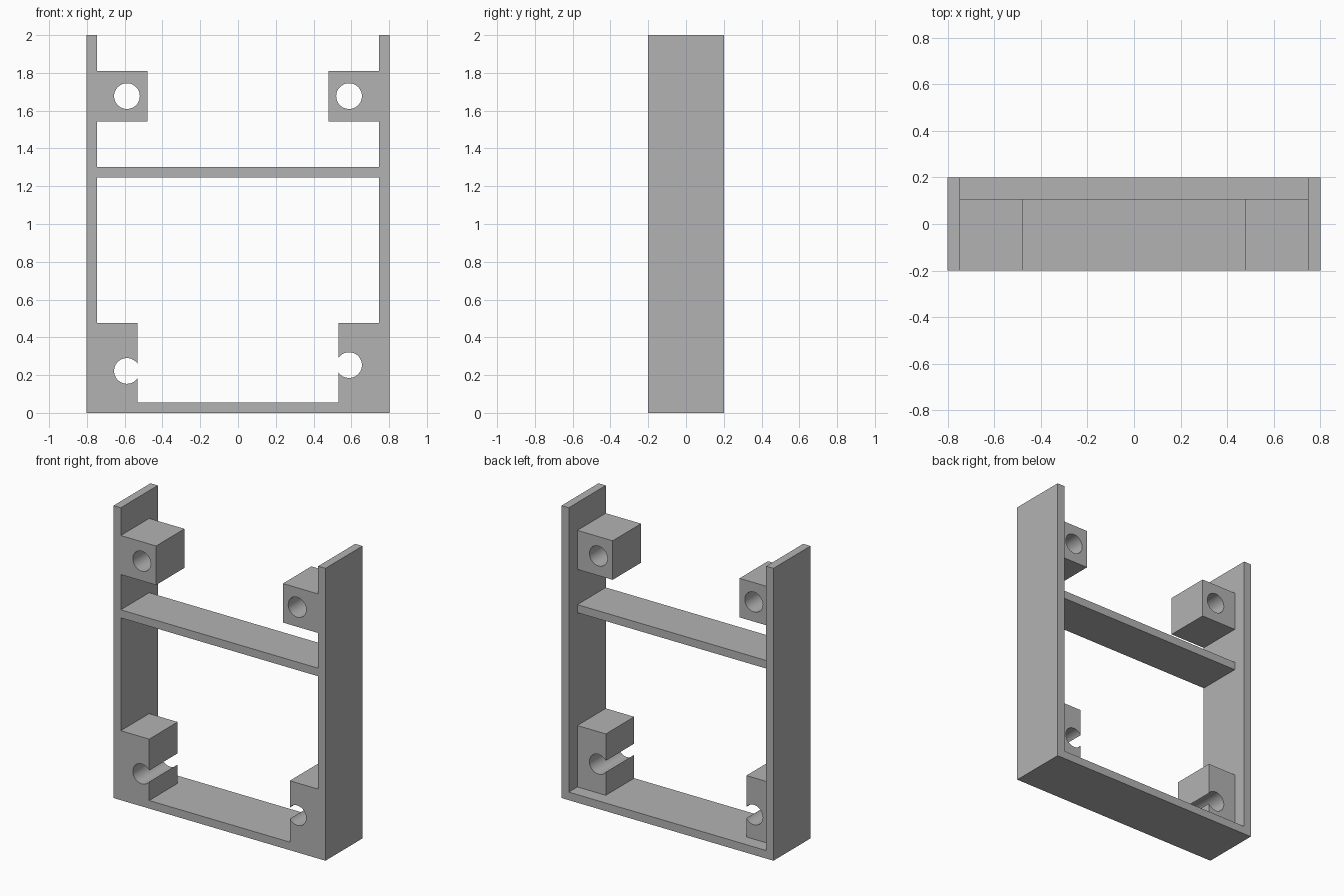
import bpy
import bmesh
from math import radians
from mathutils import Matrix

cube = bpy.data.objects.get("Cube")
if cube:
    bpy.data.objects.remove(cube, do_unlink=True)

# Main dimensions
HALF_W, HEIGHT, WALL = 0.802, 2.0, 0.055
FRONT, BACK, INSET = -0.2, 0.2, 0.107
INNER = HALF_W - WALL
HOLE_R = 0.068

grey = bpy.data.materials.new("plain_grey")
grey.use_nodes = True
colour = (0.45, 0.45, 0.45, 1)
grey.diffuse_color = colour
grey.node_tree.nodes["Principled BSDF"].inputs["Base Color"].default_value = colour


def finish(name, bm):
    mesh = bpy.data.meshes.new(name)
    bmesh.ops.recalc_face_normals(bm, faces=bm.faces)
    bm.to_mesh(mesh)
    bm.free()
    mesh.materials.append(grey)
    obj = bpy.data.objects.new(name, mesh)
    bpy.context.collection.objects.link(obj)
    return obj


def extrude_profile(name, points, back):
    """Extrude an x-z outline from the front plane to the given depth."""
    bm = bmesh.new()
    face = bm.faces.new([bm.verts.new((x, FRONT, z)) for x, z in points])
    out = bmesh.ops.extrude_face_region(bm, geom=[face])
    verts = [v for v in out["geom"] if isinstance(v, bmesh.types.BMVert)]
    bmesh.ops.translate(bm, verts=verts, vec=(0, back - FRONT, 0))
    return finish(name, bm)


def slab(name, x0, x1, z0, z1):
    return extrude_profile(name, [(x0, z0), (x1, z0), (x1, z1), (x0, z1)], INSET)


def drill(obj, x, z):
    """Bore a round hole from front to back."""
    bm = bmesh.new()
    bmesh.ops.create_cone(bm, cap_ends=True, segments=48, radius1=HOLE_R,
                          radius2=HOLE_R, depth=1,
                          matrix=Matrix.Translation((x, 0, z))
                          @ Matrix.Rotation(radians(90), 4, "X"))
    cutter = finish("hole_cutter", bm)
    cutter.hide_render = True
    mod = obj.modifiers.new("bore", "BOOLEAN")
    mod.operation, mod.solver, mod.object = "DIFFERENCE", "EXACT", cutter
    bpy.ops.object.select_all(action="DESELECT")
    obj.select_set(True)
    bpy.context.view_layer.objects.active = obj
    bpy.ops.object.modifier_apply(modifier=mod.name)
    bpy.data.objects.remove(cutter, do_unlink=True)
    bpy.ops.object.shade_smooth_by_angle(angle=radians(30))


# U-shaped outer frame: two uprights and the base
extrude_profile("outer_frame", [
    (-HALF_W, 0), (HALF_W, 0), (HALF_W, HEIGHT), (INNER, HEIGHT),
    (INNER, WALL), (-INNER, WALL), (-INNER, HEIGHT), (-HALF_W, HEIGHT)], BACK)

# Cross bar, set in from the back
slab("cross_bar", -INNER, INNER, 1.247, 1.302)

# Mounting blocks; the lower holes break through the inner faces
for side, s, low_hole in (("left", 1, 0.253), ("right", -1, 0.222)):
    hole_x = s * 0.588
    upper = slab(side + "_upper_block", *sorted((s * 0.48, s * INNER)), 1.543, 1.81)
    drill(upper, hole_x, 1.677)
    lower = slab(side + "_lower_block", *sorted((s * 0.532, s * INNER)), WALL, 0.475)
    drill(lower, hole_x, low_hole)
